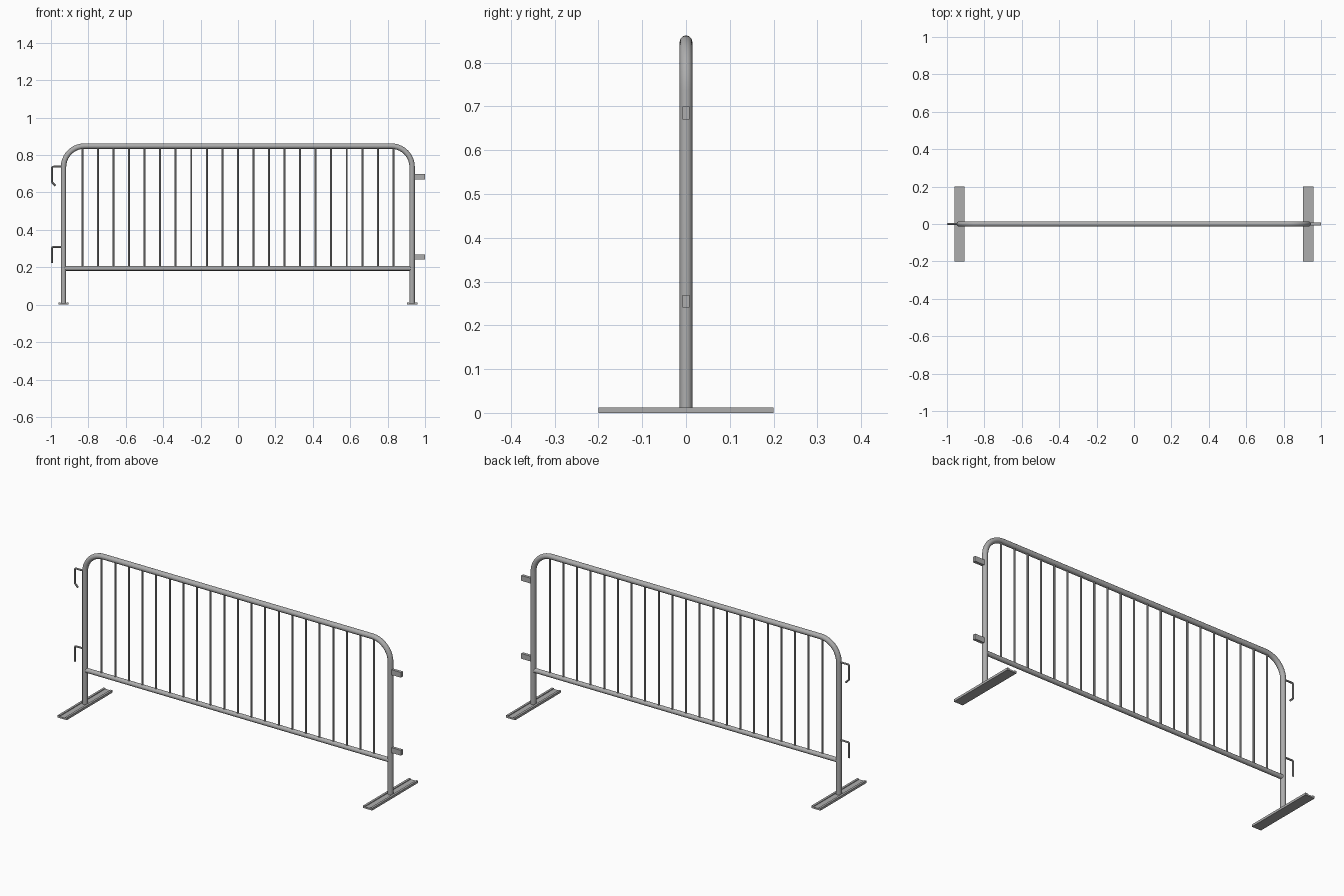
import bpy, math
from mathutils import Vector

if "Cube" in bpy.data.objects:
    bpy.data.objects.remove(bpy.data.objects["Cube"])

XL, XR = -0.933, 0.931      # post centre lines
TOP = 0.848                 # top tube centre height
RAIL = 0.194                # bottom rail height
BEND = 0.112                # corner bend radius

steel = bpy.data.materials.new("dark_steel")
steel.diffuse_color = (0.42, 0.42, 0.42, 1)
steel.use_nodes = True
steel.node_tree.nodes["Principled BSDF"].inputs["Base Color"].default_value = steel.diffuse_color


def rounded(points, radius, steps):
    """Round the inner corners of an (x, z) path."""
    pts = [Vector((x, 0, z)) for x, z in points]
    out = [pts[0]]
    for a, b, c in zip(pts, pts[1:], pts[2:]):
        u, v = (a - b).normalized(), (c - b).normalized()
        half = u.angle(v) / 2
        cut = radius / math.tan(half)
        centre = b + (u + v).normalized() * radius / math.sin(half)
        p, q = b + u * cut - centre, b + v * cut - centre
        for i in range(steps + 1):
            out.append(centre + p.slerp(q, i / steps) * radius)
    out.append(pts[-1])
    return out


def tube(name, pts, radius, res):
    """Sweep a round section along a path and convert it to a mesh."""
    cu = bpy.data.curves.new(name, 'CURVE')
    cu.dimensions = '3D'
    cu.bevel_depth = radius
    cu.bevel_resolution = res
    cu.use_fill_caps = True
    cu.materials.append(steel)
    sp = cu.splines.new('POLY')
    sp.points.add(len(pts) - 1)
    for p, co in zip(sp.points, pts):
        p.co = (*co, 1)
    ob = bpy.data.objects.new(name, cu)
    bpy.context.collection.objects.link(ob)
    bpy.ops.object.select_all(action='DESELECT')
    ob.select_set(True)
    bpy.context.view_layer.objects.active = ob
    bpy.ops.object.convert(target='MESH')
    bpy.ops.object.shade_smooth_by_angle(angle=math.radians(40))


def prism(name, profile, y0, y1, x=0):
    """Extrude an (x, z) profile, listed counter-clockwise, along y."""
    n = len(profile)
    verts = [(x + px, y, pz) for y in (y0, y1) for px, pz in profile]
    faces = [tuple(range(n)), tuple(range(2 * n - 1, n - 1, -1))]
    faces += [(i, i + n, (i + 1) % n + n, (i + 1) % n) for i in range(n)]
    me = bpy.data.meshes.new(name)
    me.from_pydata(verts, [], faces)
    me.materials.append(steel)
    ob = bpy.data.objects.new(name, me)
    bpy.context.collection.objects.link(ob)


# Bent outer frame
tube("outer_frame", rounded([(XL, 0.005), (XL, TOP), (XR, TOP), (XR, 0.005)], BEND, 10), 0.0145, 4)

# Bottom rail
tube("bottom_rail", [Vector((XL, 0, RAIL)), Vector((XR, 0, RAIL))], 0.0125, 4)

# Upright bars
for i in range(21):
    x = -0.832 + i * 0.08315
    tube(f"upright_bar_{i + 1}", [Vector((x, 0, RAIL)), Vector((x, 0, TOP))], 0.0052, 2)

# Feet: shallow channels with a raised lip along each side
foot = [(-0.028, 0), (0.028, 0), (0.028, 0.0125), (0.016, 0.0125),
        (0.016, 0.0085), (-0.016, 0.0085), (-0.016, 0.0125), (-0.028, 0.0125)]
for name, x in (("left_foot", XL), ("right_foot", XR)):
    prism(name, foot, -0.2, 0.2, x)

# Coupling hooks on the left post
HX = -0.995
tube("upper_hook", rounded([(XL, 0.738), (HX, 0.738), (HX, 0.655), (-0.976, 0.636)], 0.008, 4), 0.005, 2)
tube("lower_hook", rounded([(XL, 0.309), (HX, 0.309), (HX, 0.224)], 0.008, 4), 0.005, 2)

# Coupling lugs on the right post
for name, z in (("upper_lug", 0.685), ("lower_lug", 0.255)):
    prism(name, [(XR, z - 0.0145), (1.0, z - 0.0145), (1.0, z + 0.0145), (XR, z + 0.0145)], -0.008, 0.008)
